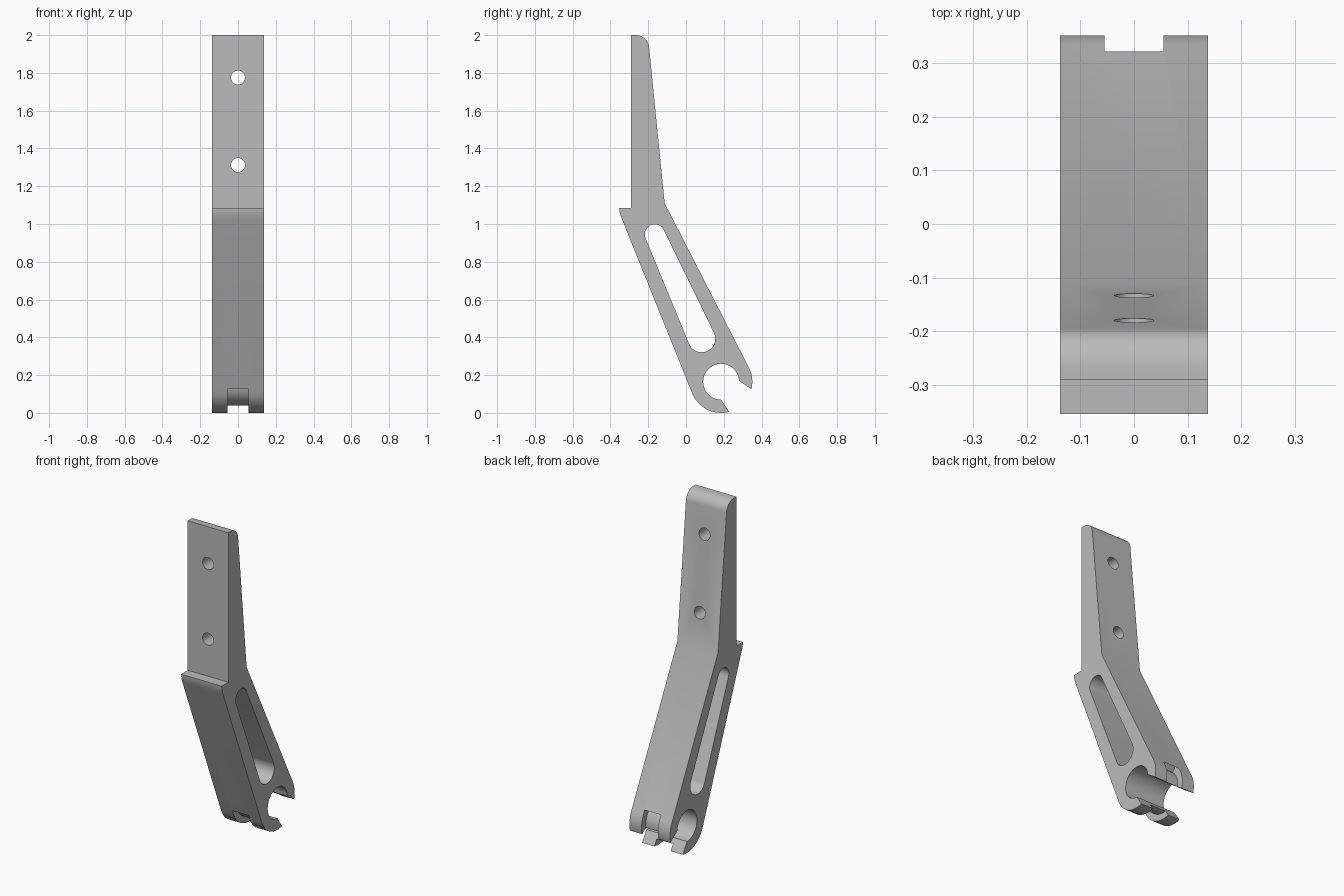
import bpy, bmesh
from math import radians, cos, sin, acos, atan2, hypot, pi

if "Cube" in bpy.data.objects:
    bpy.data.objects.remove(bpy.data.objects["Cube"], do_unlink=True)

HALF_WIDTH = 0.1375
PIVOT = (0.186, 0.165)      # centre of the clip bore, as (y, z)
BORE, OUTER, GROOVE = 0.095, 0.165, 0.125

grey = bpy.data.materials.new("plain grey")
grey.use_nodes = True
colour = (0.5, 0.5, 0.5, 1)
grey.diffuse_color = colour
grey.node_tree.nodes["Principled BSDF"].inputs["Base Color"].default_value = colour


def arc(centre, r, start, end, steps=24):
    """Points along an arc in the side plane, angles in degrees."""
    angles = [radians(start + (end - start) * i / steps) for i in range(steps + 1)]
    return [(centre[0] + r * cos(a), centre[1] + r * sin(a)) for a in angles]


def extrude(name, profile, half):
    """Prism of a (y, z) profile running from x = -half to x = half."""
    bm = bmesh.new()
    face = bm.faces.new([bm.verts.new((-half, y, z)) for y, z in profile])
    side = bmesh.ops.extrude_face_region(bm, geom=[face])["geom"]
    verts = [v for v in side if isinstance(v, bmesh.types.BMVert)]
    bmesh.ops.translate(bm, verts=verts, vec=(2 * half, 0, 0))
    bmesh.ops.recalc_face_normals(bm, faces=bm.faces)
    mesh = bpy.data.meshes.new(name)
    bm.to_mesh(mesh)
    bm.free()
    mesh.materials.append(grey)
    obj = bpy.data.objects.new(name, mesh)
    bpy.context.collection.objects.link(obj)
    return obj


def cut(target, cutter):
    """Subtract the cutter, then discard it."""
    cutter.hide_render = True
    mod = target.modifiers.new("cut", 'BOOLEAN')
    mod.operation, mod.solver, mod.object = 'DIFFERENCE', 'EXACT', cutter
    bpy.context.view_layer.objects.active = target
    bpy.ops.object.modifier_apply(modifier=mod.name)
    bpy.data.objects.remove(cutter, do_unlink=True)


# Side outline: mounting blade, slanted arm and open clip
outline = [(-0.29, 1.085), (-0.29, 2.0)]
outline += arc((-0.265, 1.93), 0.07, 90, 6, 10)
outline += [(-0.113, 1.11)]
outline += arc(PIVOT, OUTER, 26, -14, 10)
outline += arc(PIVOT, BORE, 3, 270, 48)
outline += arc(PIVOT, OUTER, 285, 202, 20)
outline += [(-0.341, 1.03), (-0.349, 1.052), (-0.353, 1.07), (-0.354, 1.085)]
bracket = extrude("bracket_arm", outline, HALF_WIDTH)

# Tapered lightening slot through the arm
top, top_r = (-0.165, 0.945), 0.053
low, low_r = (0.083, 0.393), 0.072
dy, dz = low[0] - top[0], low[1] - top[1]
axis = atan2(dz, dy) * 180 / pi
spread = acos((top_r - low_r) / hypot(dy, dz)) * 180 / pi
slot = arc(low, low_r, axis - spread, axis + spread)
slot += arc(top, top_r, axis + spread, axis + 360 - spread)
cut(bracket, extrude("slot_cutter", slot, 0.3))

# Central groove around the outside of the clip
ring = arc(PIVOT, OUTER + 0.002, 150, 410, 60) + arc(PIVOT, GROOVE, 410, 150, 60)
cut(bracket, extrude("groove_cutter", ring, 0.055))

# Screw holes through the blade
for z in (1.775, 1.312):
    bpy.ops.mesh.primitive_cylinder_add(vertices=40, radius=0.037, depth=1,
                                        location=(0, -0.2, z), rotation=(pi / 2, 0, 0))
    cut(bracket, bpy.context.object)

bpy.ops.object.select_all(action='DESELECT')
bracket.select_set(True)
bpy.context.view_layer.objects.active = bracket
bpy.ops.object.shade_smooth_by_angle(angle=radians(30))
